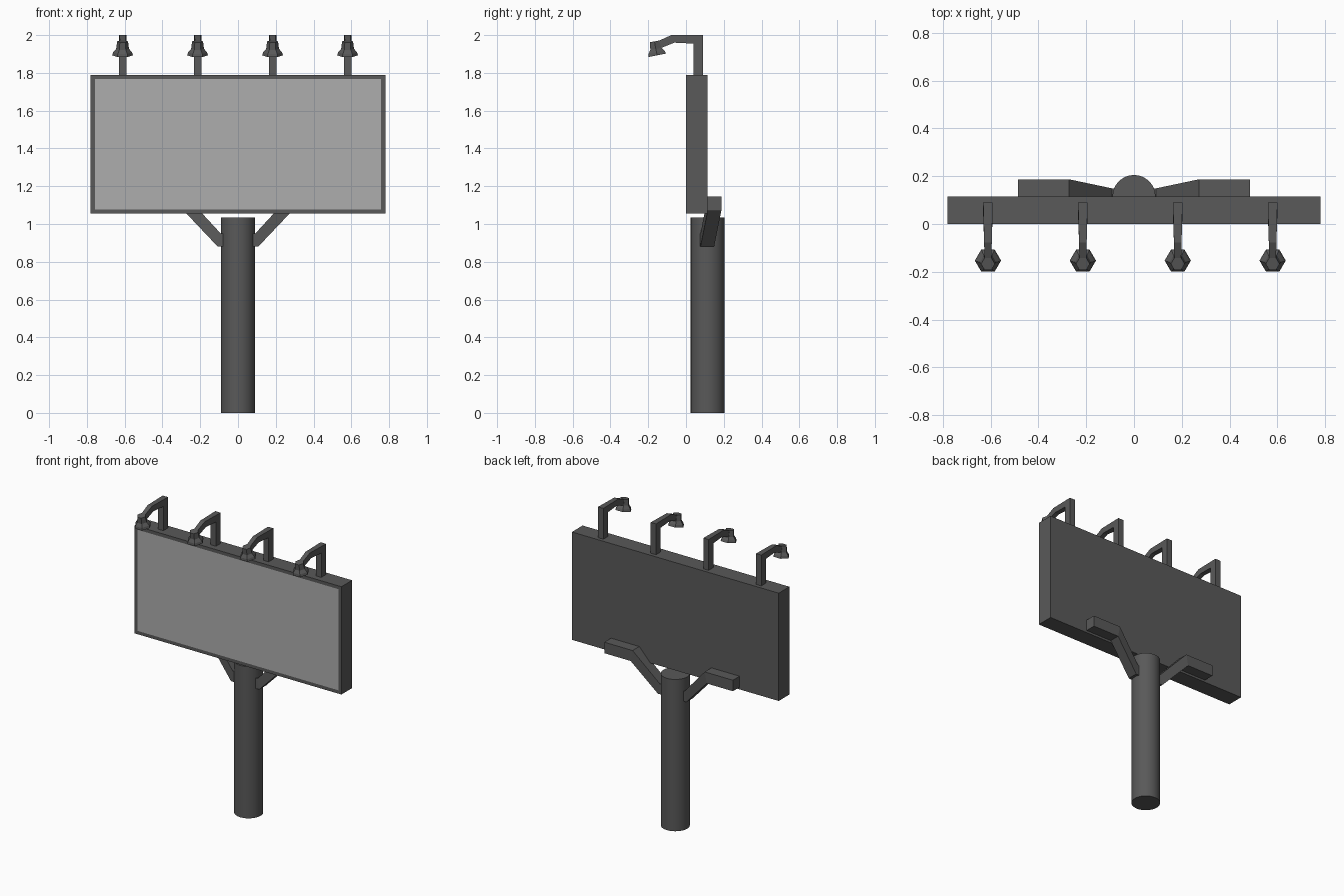
import bpy, bmesh, math
from mathutils import Matrix

if "Cube" in bpy.data.objects:
    bpy.data.objects.remove(bpy.data.objects["Cube"])


def grey(name, v):
    m = bpy.data.materials.new(name)
    m.diffuse_color = (v, v, v, 1)
    m.use_nodes = True
    m.node_tree.nodes["Principled BSDF"].inputs["Base Color"].default_value = m.diffuse_color
    return m


DARK = grey("dark_metal", 0.1)
LIGHT = grey("poster_panel", 0.42)


def finish(name, bm, mats=(DARK,)):
    bmesh.ops.recalc_face_normals(bm, faces=bm.faces[:])
    me = bpy.data.meshes.new(name)
    bm.to_mesh(me)
    bm.free()
    for m in mats:
        me.materials.append(m)
    ob = bpy.data.objects.new(name, me)
    bpy.context.collection.objects.link(ob)
    return ob


def loft(bm, loops, cap=True):
    """Skin a list of equal-length closed loops of points."""
    rings = [[bm.verts.new(p) for p in loop] for loop in loops]
    n = len(rings[0])
    for a, b in zip(rings, rings[1:]):
        for i in range(n):
            j = (i + 1) % n
            bm.faces.new((a[i], a[j], b[j], b[i]))
    if cap:
        bm.faces.new(rings[0])
        bm.faces.new(rings[-1])


# Round pole
bpy.ops.mesh.primitive_cylinder_add(vertices=32, radius=0.09, depth=1.035,
                                    location=(0, 0.115, 0.5175))
pole = bpy.context.object
pole.name = "pole"
pole.data.materials.append(DARK)
bpy.ops.object.shade_smooth_by_angle(angle=math.radians(35))

# Board with a lighter poster area inset in its front face
bm = bmesh.new()
bmesh.ops.create_cube(bm, size=1, matrix=Matrix.Translation((0, 0.0575, 1.4225))
                      @ Matrix.Diagonal((1.56, 0.115, 0.735, 1)))
bm.normal_update()
front = min(bm.faces, key=lambda f: f.calc_center_median().y)
bmesh.ops.inset_region(bm, faces=[front], thickness=0.032)
front.material_index = 1
finish("board", bm, (DARK, LIGHT))

# Braces: cross-sections (x, y, lower z, upper z) swept from pole to board back
SECTIONS = [((0.08, 0.88), (0.08, 0.95), 0.075),
            ((0.107, 0.88), (0.092, 0.95), 0.077),
            ((0.287, 1.07), (0.272, 1.145), 0.115),
            ((0.485, 1.07), (0.485, 1.145), 0.115)]
for side, s in (("left", -1), ("right", 1)):
    bm = bmesh.new()
    loft(bm, [[(s * lo[0], y, lo[1]), (s * lo[0], y + 0.072, lo[1]),
               (s * hi[0], y + 0.072, hi[1]), (s * hi[0], y, hi[1])]
              for lo, hi, y in SECTIONS])
    finish(side + "_brace", bm)

# Lamps: bent tapering arm plus a tilted six-sided shade
ARM = [((0.09, 1.785), (0.04, 1.785), 0.02),
       ((0.09, 2.0), (0.04, 1.955), 0.02),
       ((-0.078, 2.0), (-0.062, 1.96), 0.016),
       ((-0.155, 1.965), (-0.145, 1.927), 0.014)]
SHADE = [(0.055, 0.0), (0.050, 0.016), (0.034, 0.035), (0.029, 0.075)]
TILT = Matrix.Rotation(math.radians(11), 4, 'X')

for i in range(4):
    x = -0.611 + 0.397 * i
    bm = bmesh.new()
    loft(bm, [[(x - w, *a), (x + w, *a), (x + w, *b), (x - w, *b)]
              for a, b, w in ARM])
    finish(f"lamp_arm_{i + 1}", bm)

    bm = bmesh.new()
    loft(bm, [[(r * math.cos(k * math.pi / 3), r * math.sin(k * math.pi / 3), h)
               for k in range(6)] for r, h in SHADE])
    bmesh.ops.transform(bm, verts=bm.verts[:],
                        matrix=Matrix.Translation((x, -0.153, 1.893)) @ TILT)
    finish(f"lamp_shade_{i + 1}", bm)
